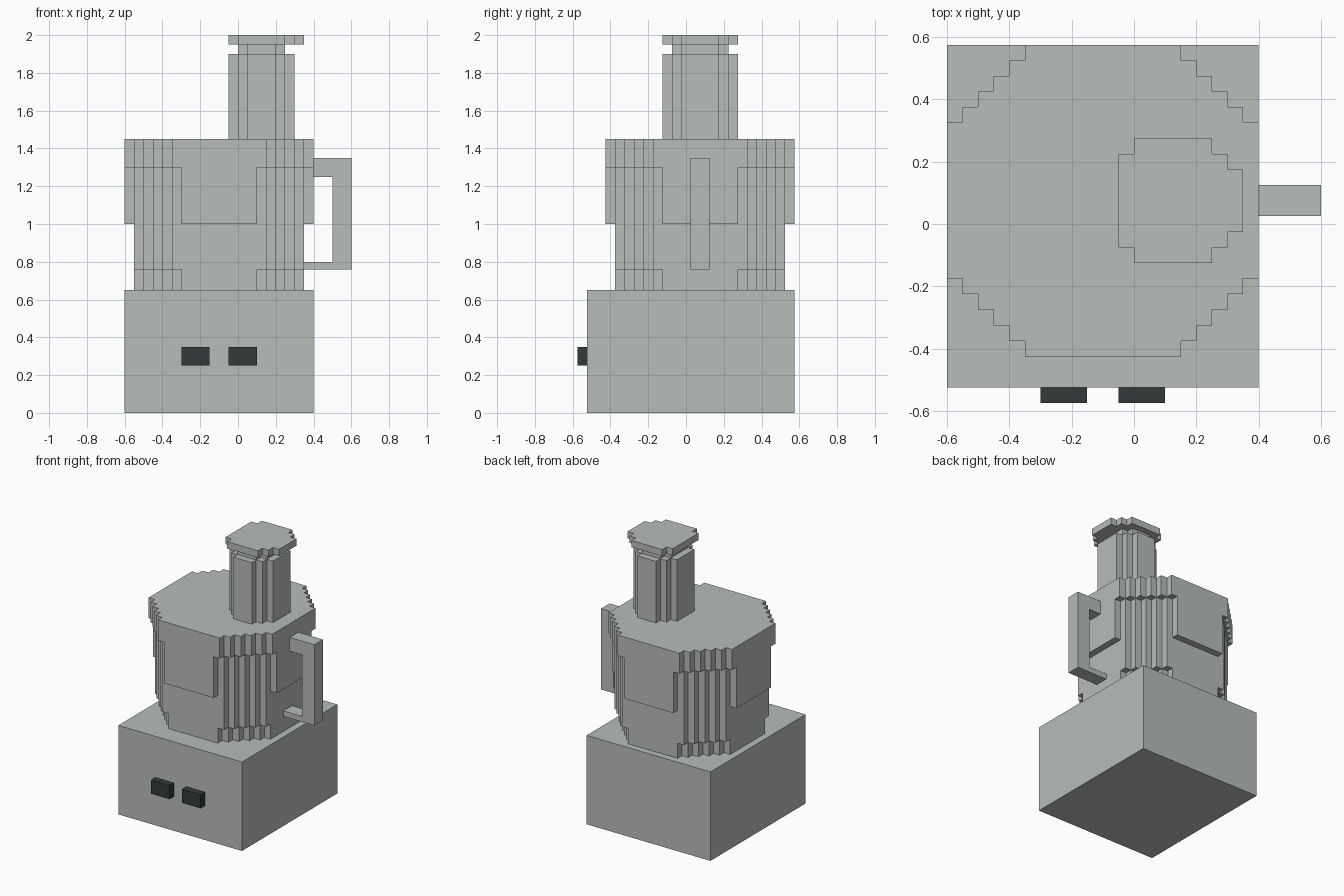
import bpy
import bmesh

cube = bpy.data.objects.get("Cube")
if cube:
    bpy.data.objects.remove(cube, do_unlink=True)

STEP = 0.05
CY = 0.075  # shared depth centre of the bowl and chute


def material(name, rgb):
    m = bpy.data.materials.new(name)
    m.use_nodes = True
    m.diffuse_color = (*rgb, 1)
    m.node_tree.nodes["Principled BSDF"].inputs["Base Color"].default_value = (*rgb, 1)
    return m


grey = material("light grey", (0.48, 0.51, 0.485))
black = material("dark charcoal", (0.036, 0.042, 0.044))


def prism(name, points, direction, mat):
    """Extrude a flat outline into a solid."""
    bm = bmesh.new()
    face = bm.faces.new([bm.verts.new(p) for p in points])
    top = bmesh.ops.extrude_face_region(bm, geom=[face])["geom"]
    bmesh.ops.translate(bm, vec=direction,
                        verts=[v for v in top if isinstance(v, bmesh.types.BMVert)])
    bmesh.ops.recalc_face_normals(bm, faces=bm.faces)
    mesh = bpy.data.meshes.new(name)
    bm.to_mesh(mesh)
    bm.free()
    mesh.materials.append(mat)
    obj = bpy.data.objects.new(name, mesh)
    bpy.context.collection.objects.link(obj)
    return obj


def box(name, x, y, z, mat):
    corners = [(x[0], y[0], z[0]), (x[1], y[0], z[0]),
               (x[1], y[1], z[0]), (x[0], y[1], z[0])]
    return prism(name, corners, (0, 0, z[1] - z[0]), mat)


def stepped(name, cx, hx, hy, z0, z1, right, left=None):
    """Rectangular column whose corners are cut as staircases."""
    left = right if left is None else left
    points = []
    for sx, sy, n in ((1, -1, right), (1, 1, right), (-1, 1, left), (-1, -1, left)):
        stairs = []
        for i in range(n + 1):
            x = hx - (n - i) * STEP
            stairs.append((x, hy - i * STEP))
            if i < n:
                stairs.append((x, hy - (i + 1) * STEP))
        if sx == sy:
            stairs.reverse()
        points += [(cx + sx * x, CY + sy * y, z0) for x, y in stairs]
    return prism(name, points, (0, 0, z1 - z0), grey)


# Motor base and front buttons
box("motor_base", (-0.6, 0.4), (-0.525, 0.575), (0, 0.65), grey)
for side, x in (("right", -0.3), ("left", -0.05)):
    box(side + "_button", (x, x + 0.15), (-0.575, -0.525), (0.25, 0.35), black)

# Bowl and lid, stacked from the bottom up
stepped("bowl_foot", -0.1, 0.45, 0.45, 0.65, 0.76, 5)
stepped("bowl_body", -0.1, 0.45, 0.45, 0.76, 1.0, 4)
stepped("lid_skirt", -0.1, 0.5, 0.5, 1.0, 1.3, 6)
stepped("lid", -0.1, 0.5, 0.5, 1.3, 1.45, 5)

# Feed chute with its pusher
stepped("feed_chute", 0.125, 0.175, 0.2, 1.45, 1.9, 2)
stepped("pusher_neck", 0.125, 0.125, 0.15, 1.9, 1.95, 1)
stepped("pusher_cap", 0.15, 0.2, 0.2, 1.95, 2.0, 2, 1)

# C-shaped side handle
profile = [(0.35, 0.76), (0.6, 0.76), (0.6, 1.35), (0.4, 1.35),
           (0.4, 1.25), (0.5, 1.25), (0.5, 0.8), (0.35, 0.8)]
prism("handle", [(x, CY - 0.05, z) for x, z in profile], (0, 0.1, 0), grey)
